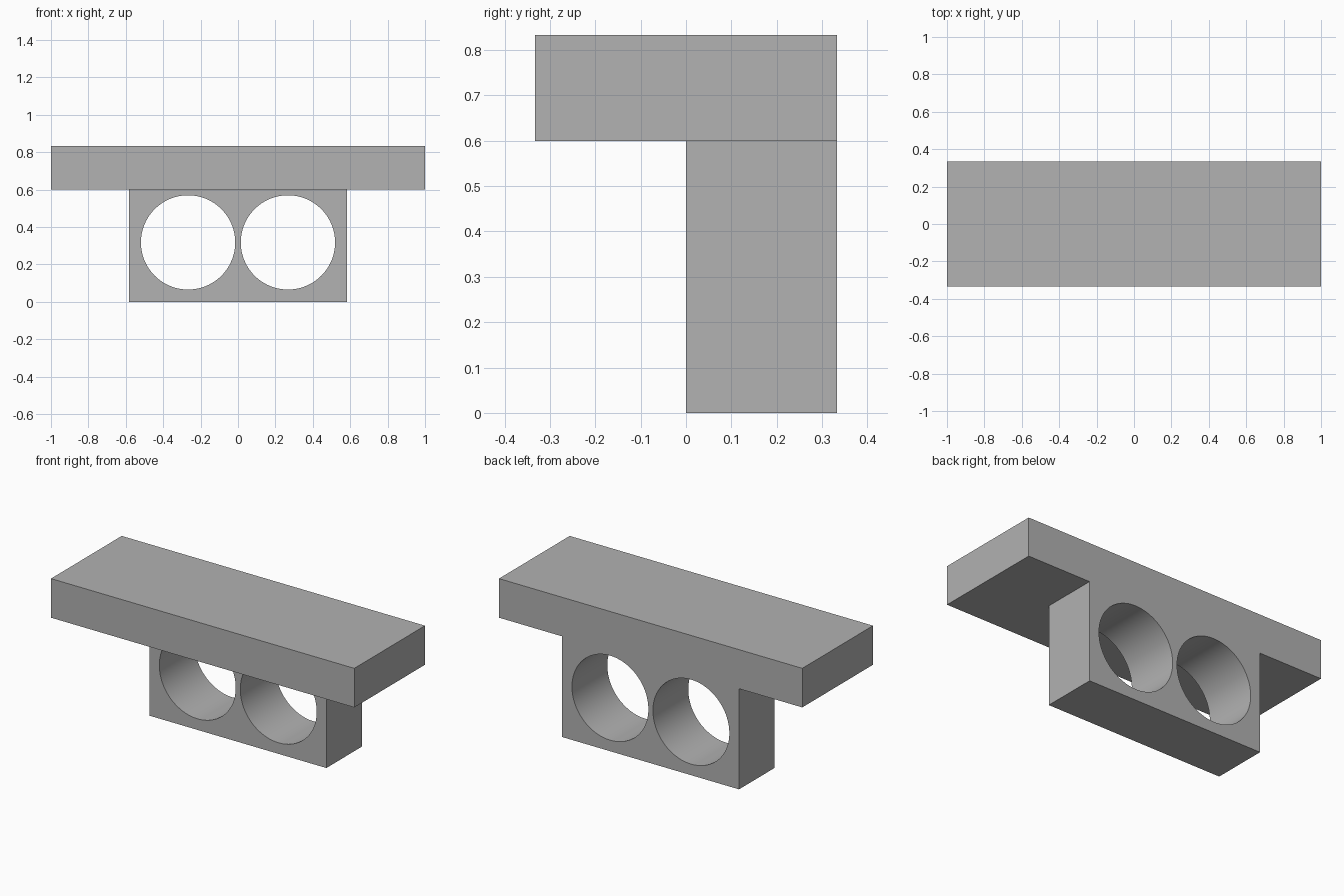
import bpy
import math

if "Cube" in bpy.data.objects:
    bpy.data.objects.remove(bpy.data.objects["Cube"], do_unlink=True)

# Single grey finish
grey = bpy.data.materials.new("mid_grey")
grey.use_nodes = True
colour = (0.445, 0.445, 0.445, 1)
grey.diffuse_color = colour
grey.node_tree.nodes["Principled BSDF"].inputs["Base Color"].default_value = colour


def box(name, low, high):
    centre = [(a + b) / 2 for a, b in zip(low, high)]
    bpy.ops.mesh.primitive_cube_add(size=1, location=centre)
    obj = bpy.context.object
    obj.name = name
    obj.scale = [b - a for a, b in zip(low, high)]
    bpy.ops.object.transform_apply(location=True, rotation=True, scale=True)
    obj.data.materials.append(grey)
    return obj


def combine(target, tool, operation):
    bpy.ops.object.select_all(action='DESELECT')
    target.select_set(True)
    bpy.context.view_layer.objects.active = target
    mod = target.modifiers.new(operation.lower(), 'BOOLEAN')
    mod.operation = operation
    mod.solver = 'EXACT'
    mod.object = tool
    bpy.ops.object.modifier_apply(modifier=mod.name)
    bpy.data.objects.remove(tool, do_unlink=True)


half_depth = 0.333
plate_bottom = 0.6

# Long top plate fused with the bracket under its rear half
body = box("shelf_bracket", (-1, -half_depth, plate_bottom), (1, half_depth, 0.833))
bracket = box("lower_bracket", (-0.583, 0, 0), (0.583, half_depth, plate_bottom + 0.1))
combine(body, bracket, 'UNION')

# Two round through-holes side by side
for side in (-1, 1):
    bpy.ops.mesh.primitive_cylinder_add(
        vertices=96, radius=0.252, depth=1,
        location=(side * 0.267, half_depth / 2, 0.318),
        rotation=(math.pi / 2, 0, 0))
    cutter = bpy.context.object
    cutter.name = "hole_cutter"
    cutter.hide_render = True
    cutter.data.materials.append(grey)
    combine(body, cutter, 'DIFFERENCE')

# Smooth hole walls, crisp edges
bpy.ops.object.shade_smooth_by_angle(angle=math.radians(30))
